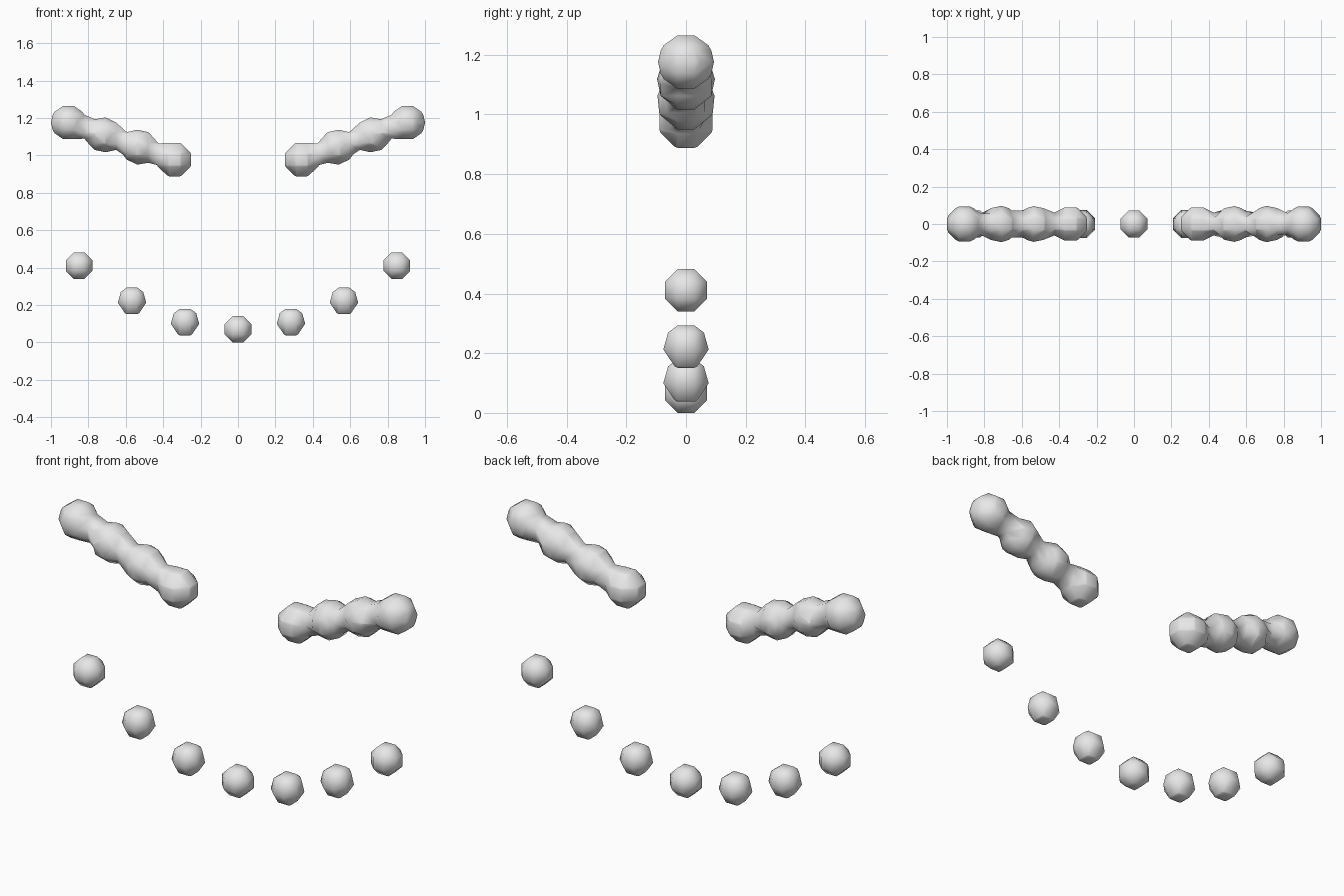
import bpy

cube = bpy.data.objects.get("Cube")
if cube:
    bpy.data.objects.remove(cube, do_unlink=True)

CELL = 1 / 17.65        # size of one surface cell
BASE = 1.2515 * CELL    # height of the lowest bead centre

grey = bpy.data.materials.new("light_grey")
grey.use_nodes = True
colour = (0.8, 0.8, 0.8, 1)
grey.diffuse_color = colour
grey.node_tree.nodes["Principled BSDF"].inputs["Base Color"].default_value = colour


def blob_part(name, centres, radius):
    """Merge soft balls (centres and radius in cells) into one smooth mesh."""
    ball_data = bpy.data.metaballs.new(name + "_balls")
    ball_data.resolution = ball_data.render_resolution = CELL
    ball_data.threshold = 0.6
    for x, z in centres:
        ball = ball_data.elements.new(type='BALL')
        ball.co = (x * CELL, 0, z * CELL)
        ball.radius = radius * CELL
        ball.stiffness = 2
    source = bpy.data.objects.new(name + "_balls", ball_data)
    source.location.z = BASE
    bpy.context.scene.collection.objects.link(source)
    bpy.context.view_layer.update()

    # Keep the resulting surface as a mesh and drop the balls
    graph = bpy.context.evaluated_depsgraph_get()
    mesh = bpy.data.meshes.new_from_object(source.evaluated_get(graph))
    bpy.data.objects.remove(source, do_unlink=True)
    mesh.name = name
    mesh.materials.clear()
    mesh.materials.append(grey)
    for face in mesh.polygons:
        face.use_smooth = True
        face.material_index = 0
    part = bpy.data.objects.new(name, mesh)
    part.location.z = BASE
    bpy.context.scene.collection.objects.link(part)


# Slanted eyes: four merged balls each, rising outwards
for name, side in (("left_eye", 1), ("right_eye", -1)):
    steps = [i / 3 for i in range(4)]
    blob_part(name, [(side * (6 + 10 * t), 16 + 3.5 * t) for t in steps], 3)

# Smiling mouth: seven separate beads along a parabola
blob_part("mouth_beads", [(5 * k, k * k * 2 / 3) for k in range(-3, 4)], 2.5)
